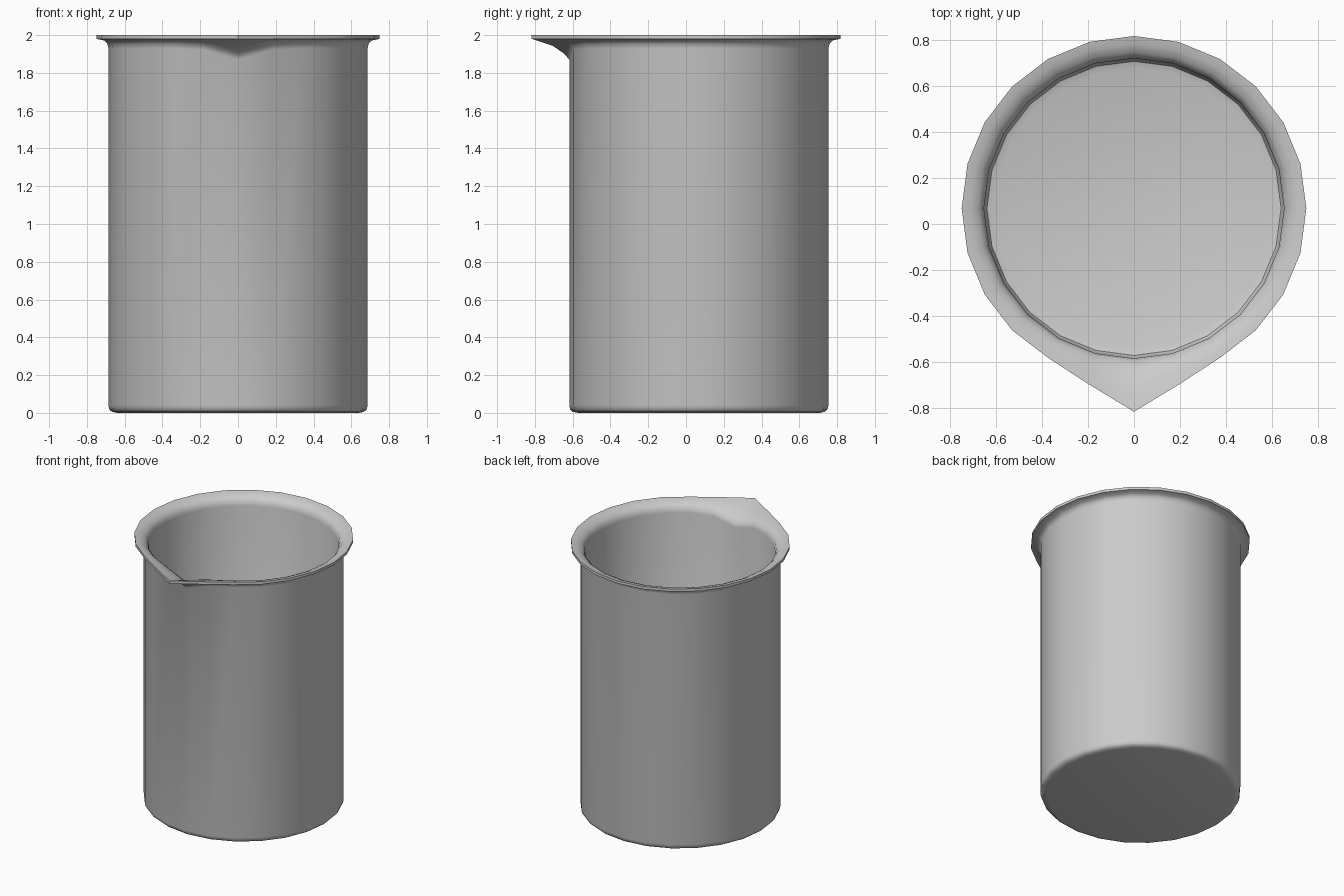
import bpy, bmesh, math

if "Cube" in bpy.data.objects:
    bpy.data.objects.remove(bpy.data.objects["Cube"])

SIDES = 24
CENTRE_Y = 0.068
NECK_DROP = {0: 0.06, 1: 0.008}     # spout throat cut below the rim, by step from front
RIM_PUSH = {0: 0.135, 1: 0.038}     # spout pulled outwards at the rim

# Profile from underside, up the outer wall, over the lip and down inside:
# radius, height, spout amount (0 none, else flare fraction), affected by throat drop
PROFILE = [
    (0.640, 0.000, 0, 0), (0.668, 0.006, 0, 0), (0.681, 0.018, 0, 0),
    (0.686, 0.040, 0, 0), (0.686, 1.930, 0, 1), (0.692, 1.955, 0.15, 0.9),
    (0.710, 1.972, 0.45, 0.5), (0.750, 1.980, 1, 0), (0.750, 2.000, 1, 0),
    (0.715, 1.994, 0.55, 0.4), (0.680, 1.978, 0.2, 0.8), (0.660, 1.955, 0, 1),
    (0.653, 1.925, 0, 1), (0.653, 0.070, 0, 0), (0.640, 0.042, 0, 0),
    (0.610, 0.032, 0, 0),
]

bm = bmesh.new()
rings = []
for r, z, push, drop in PROFILE:
    ring = []
    for i in range(SIDES):
        step = min(i, SIDES - i)
        a = 2 * math.pi * i / SIDES
        rad = r + push * RIM_PUSH.get(step, 0)
        ring.append(bm.verts.new((rad * math.sin(a), CENTRE_Y - rad * math.cos(a),
                                  z - drop * NECK_DROP.get(step, 0))))
    rings.append(ring)

# Walls and lip
for lo, hi in zip(rings, rings[1:]):
    for i in range(SIDES):
        j = (i + 1) % SIDES
        bm.faces.new((lo[i], lo[j], hi[j], hi[i]))

# Underside and inner floor
bm.faces.new(rings[0][::-1])
bm.faces.new(rings[-1])
bmesh.ops.recalc_face_normals(bm, faces=bm.faces)

mesh = bpy.data.meshes.new("beaker")
bm.to_mesh(mesh)
bm.free()
beaker = bpy.data.objects.new("beaker", mesh)
bpy.context.collection.objects.link(beaker)
bpy.context.view_layer.objects.active = beaker
beaker.select_set(True)
bpy.ops.object.shade_smooth_by_angle(angle=math.radians(40))
